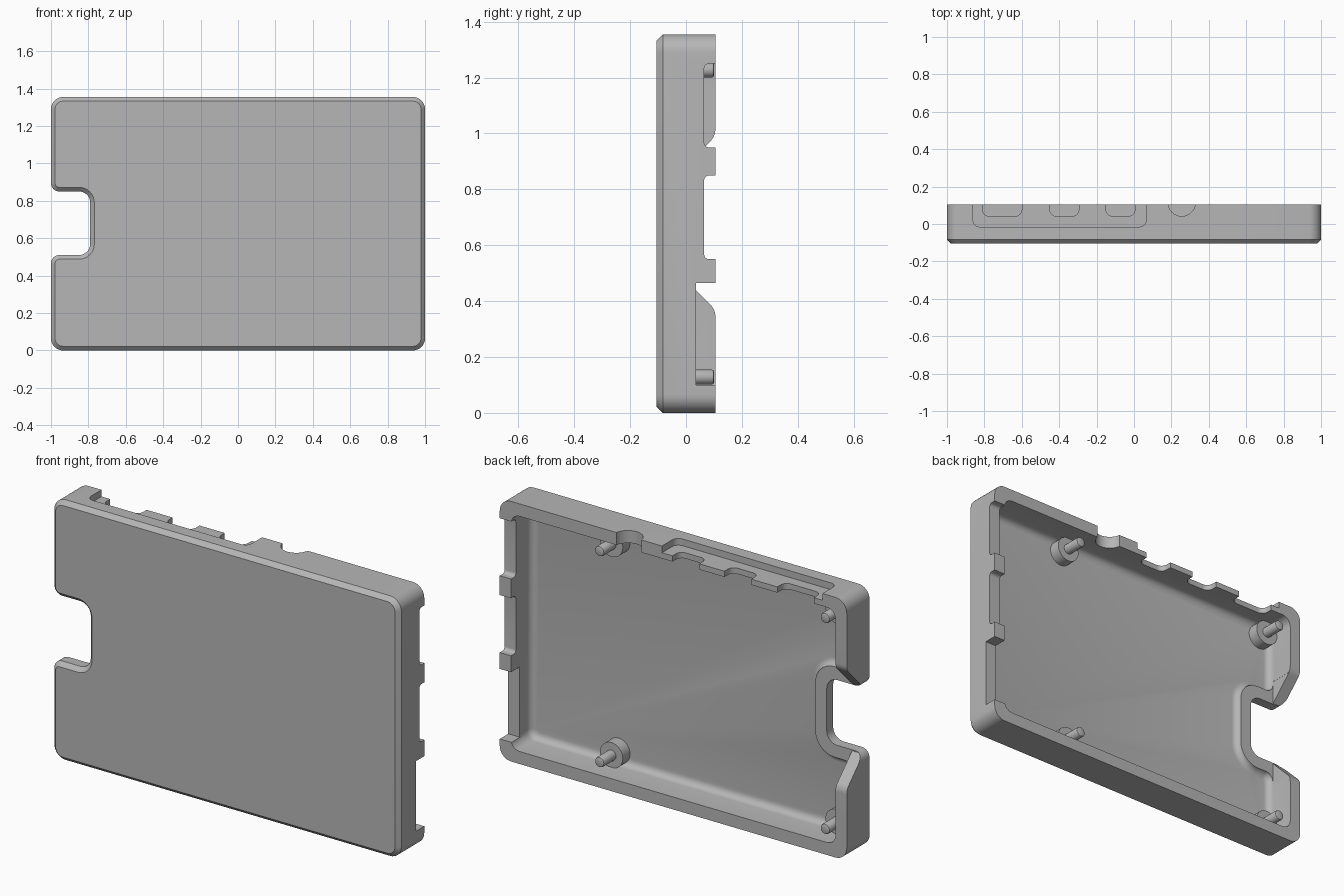
import bpy, bmesh, math
from mathutils import Vector, Matrix

if "Cube" in bpy.data.objects:
    bpy.data.objects.remove(bpy.data.objects["Cube"])

H = 1.355            # height of the tray
BACK, FRONT = 0.105, -0.105
FLOOR = -0.06
WALL = 0.065

grey = bpy.data.materials.new("light_grey_plastic")
grey.use_nodes = True
grey.diffuse_color = (0.47, 0.47, 0.47, 1)
grey.node_tree.nodes["Principled BSDF"].inputs["Base Color"].default_value = (0.47, 0.47, 0.47, 1)


def rounded(points, steps=8):
    """Outline from (u, v, radius) corners, each replaced by an arc."""
    out = []
    for i, (u, v, r) in enumerate(points):
        p = Vector((u, v))
        if r <= 0:
            out.append(p)
            continue
        a = (Vector(points[i - 1][:2]) - p).normalized()
        b = (Vector(points[(i + 1) % len(points)][:2]) - p).normalized()
        half = a.angle(b) / 2
        centre = p + (a + b).normalized() * (r / math.sin(half))
        start = p + a * (r / math.tan(half)) - centre
        end = p + b * (r / math.tan(half)) - centre
        sweep = start.angle(end)
        for k in range(steps + 1):
            t = k / steps
            out.append(centre + (start * math.sin((1 - t) * sweep)
                                 + end * math.sin(t * sweep)) / math.sin(sweep))
    return out


def finish(bm, name):
    bmesh.ops.recalc_face_normals(bm, faces=bm.faces)
    mesh = bpy.data.meshes.new(name)
    bm.to_mesh(mesh)
    bm.free()
    mesh.materials.append(grey)
    obj = bpy.data.objects.new(name, mesh)
    bpy.context.collection.objects.link(obj)
    return obj


def prism(name, outline, axis, a, b, bevel=0, segments=1):
    """Extrude an outline along an axis from a to b, bevelling the rim at a."""
    place = {"x": lambda p, w: (w, p.x, p.y),
             "y": lambda p, w: (p.x, w, p.y),
             "z": lambda p, w: (p.x, p.y, w)}[axis]
    bm = bmesh.new()
    base = bm.faces.new([bm.verts.new(place(p, a)) for p in outline])
    rim = list(base.edges)
    side = bmesh.ops.extrude_face_region(bm, geom=[base], use_keep_orig=True)
    moved = [g for g in side["geom"] if isinstance(g, bmesh.types.BMVert)]
    bmesh.ops.translate(bm, verts=moved, vec=Vector(place(Vector((0, 0)), b - a)))
    bmesh.ops.recalc_face_normals(bm, faces=bm.faces)
    if bevel:
        bmesh.ops.bevel(bm, geom=rim, offset=bevel, segments=segments,
                        profile=0.5, affect="EDGES", clamp_overlap=False)
    return finish(bm, name)


def cone(name, centre, axis, r1, r2, depth, bevel=0):
    turn = {"x": Matrix.Rotation(math.pi / 2, 4, "Y"),
            "y": Matrix.Rotation(-math.pi / 2, 4, "X"),
            "z": Matrix.Identity(4)}[axis]
    bm = bmesh.new()
    bmesh.ops.create_cone(bm, cap_ends=True, segments=32, radius1=r1, radius2=r2,
                          depth=depth)
    if bevel:
        tip = [e for e in bm.edges if all(v.co.z > 0 for v in e.verts)]
        bmesh.ops.bevel(bm, geom=tip, offset=bevel, segments=2, profile=0.5,
                        affect="EDGES")
    bm.transform(Matrix.Translation(centre) @ turn)
    return finish(bm, name)


def box_outline(u0, u1, v0, v1, r=0.0):
    return rounded([(u0, v0, r), (u1, v0, r), (u1, v1, r), (u0, v1, r)])


def notched(inset, corner, lip, inner):
    """Rounded panel outline with a slot in the -x side."""
    x, n = 1 - inset, -0.79 + inset
    lo, hi = 0.51 - inset, 0.85 + inset
    return rounded([(-x, inset, corner), (x, inset, corner), (x, H - inset, corner),
                    (-x, H - inset, corner), (-x, hi, lip), (n, hi, inner),
                    (n, lo, inner), (-x, lo, lip)])


def smooth(obj):
    bpy.ops.object.select_all(action="DESELECT")
    obj.select_set(True)
    bpy.context.view_layer.objects.active = obj
    bpy.ops.object.shade_smooth_by_angle(angle=math.radians(30))


# Shell and its cavity
tray = prism("case_tray", notched(0, 0.065, 0.045, 0.06), "y", FRONT, BACK, 0.022)
cutters = [prism("cavity", notched(WALL, 0.05, 0.045, 0.11), "y", FLOOR, 0.3, 0.035, 5)]

# Sloped wall ends beside the slot, and the low rim round it
cutters.append(prism("slot_slope", rounded([(-0.03, 0.505, 0), (0.105, 0.37, 0.06),
               (0.105, 0.2, 0), (0.2, 0.2, 0), (0.2, 1.16, 0), (0.105, 1.16, 0),
               (0.105, 0.99, 0.06), (-0.03, 0.855, 0)]), "x", -1.1, -0.93))
cutters.append(prism("slot_rim", box_outline(-0.936, -0.6, 0.38, 0.98), "y", -0.03, 0.3))

# Port openings in the +x wall
for z0, z1, y0, r in ((0.95, 1.25, 0.065, 0.018), (0.55, 0.85, 0.065, 0.018),
                      (0.10, 0.465, 0.035, 0)):
    cutters.append(prism("side_port", box_outline(y0, 0.3, z0, z1, r), "x", 0.85, 1.1))

# Shallow recess and port openings in the top wall
cutters.append(prism("top_recess", box_outline(-0.86, 0.065, -0.015, 0.3, 0.035),
                     "z", H - 0.035, H + 0.1))
for x0, x1 in ((-0.81, -0.6), (-0.45, -0.295), (-0.15, 0.005)):
    cutters.append(prism("top_port", box_outline(x0, x1, 0.042, 0.3, 0.035),
                         "z", 1.2, H + 0.1))
cutters.append(cone("round_port", (0.255, 0.115, 1.32), "z", 0.073, 0.073, 0.25))

# Countersunk light holes in the -x wall
for z in (1.015, 1.085):
    cutters.append(cone("light_hole", (-0.97, 0, z), "x", 0.038, 0.018, 0.1))

for cutter in cutters:
    cutter.hide_render = True
    mod = tray.modifiers.new("cut", "BOOLEAN")
    mod.operation, mod.solver, mod.object = "DIFFERENCE", "EXACT", cutter
    bpy.context.view_layer.objects.active = tray
    bpy.ops.object.modifier_apply(modifier=mod.name)
    bpy.data.objects.remove(cutter)
smooth(tray)

# Board supports with locating pins
for x in (-0.87, 0.43):
    for z in (0.128, 1.227):
        smooth(cone("standoff", (x, -0.035, z), "y", 0.066, 0.066, 0.07))
        smooth(cone("locating_pin", (x, 0.04, z), "y", 0.027, 0.027, 0.12, 0.008))
